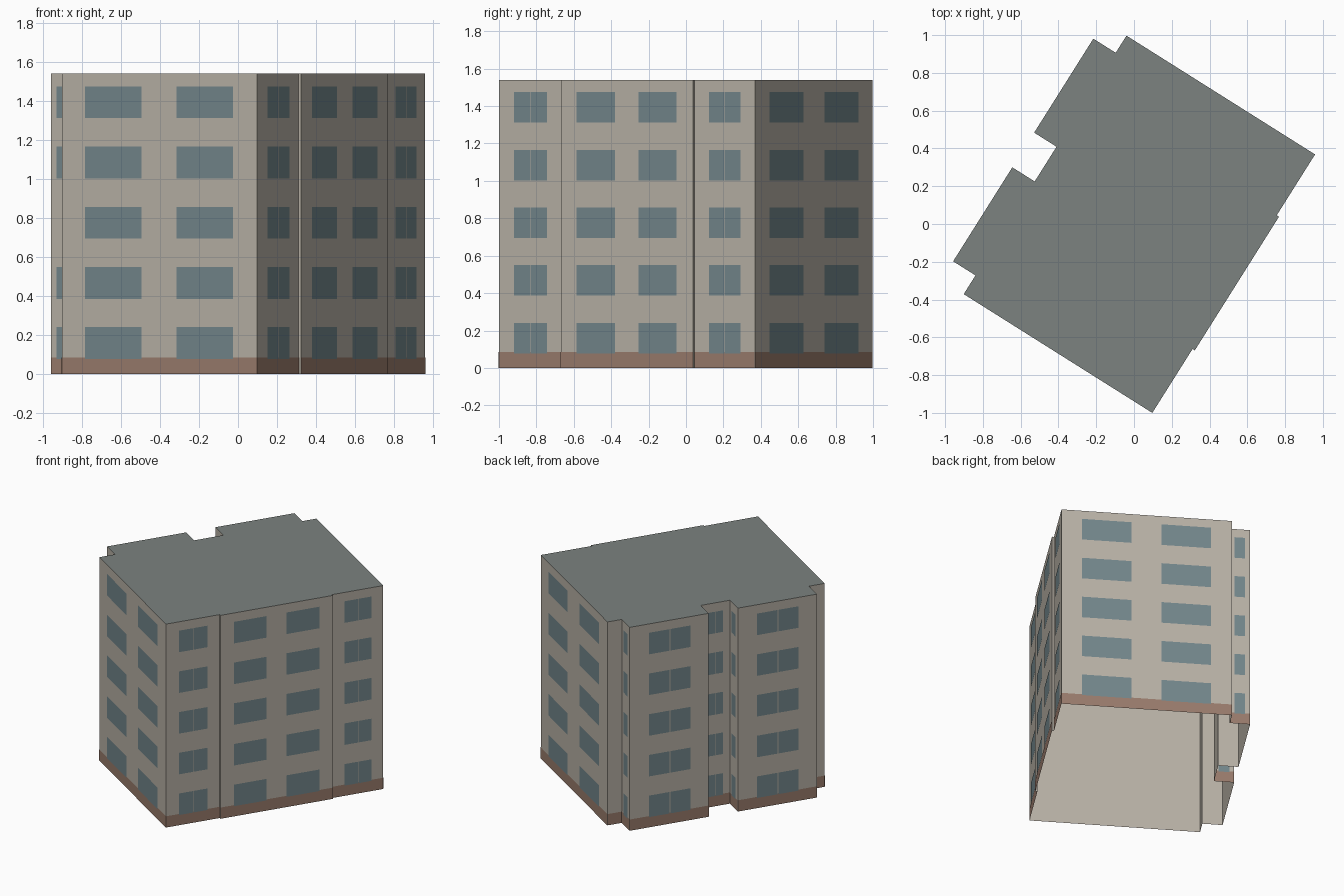
import bpy
from mathutils import Vector, Matrix
from math import radians

if "Cube" in bpy.data.objects:
    bpy.data.objects.remove(bpy.data.objects["Cube"])

HEIGHT, PLINTH = 1.54, 0.085
FLOORS, PITCH, SILL, WIN_H = 5, 0.3083, 0.078, 0.163

# window layouts as fractions of wall length
NONE = ()
WIDE = ((0.12, 0.41), (0.588, 0.878))
PAIR = ((0.24, 0.503), (0.513, 0.765))

# footprint corner (along, across) and the windows of the wall that starts there
PLAN = [
    (0.0, 0.0, PAIR), (0.40, 0.0, NONE), (0.40, -0.014, WIDE), (1.236, -0.014, NONE),
    (1.236, 0.0, PAIR), (1.617, 0.0, WIDE), (1.617, 1.18, NONE), (1.51, 1.18, PAIR),
    (1.51, 1.32, PAIR), (0.922, 1.32, PAIR), (0.922, 1.18, PAIR), (0.705, 1.18, PAIR),
    (0.705, 1.32, PAIR), (0.117, 1.32, PAIR), (0.117, 1.18, NONE), (0.0, 1.18, WIDE),
]


def material(name, rgb):
    m = bpy.data.materials.new(name)
    m.diffuse_color = (*rgb, 1)
    m.use_nodes = True
    m.node_tree.nodes["Principled BSDF"].inputs["Base Color"].default_value = m.diffuse_color
    return m


def build(name, faces, mat):
    """Object from a list of faces, each a list of points."""
    verts, polys = [], []
    for f in faces:
        polys.append(range(len(verts), len(verts) + len(f)))
        verts += f
    me = bpy.data.meshes.new(name)
    me.from_pydata([tuple(v) for v in verts], [], [tuple(p) for p in polys])
    me.materials.append(mat)
    ob = bpy.data.objects.new(name, me)
    bpy.context.collection.objects.link(ob)
    return ob


def panel(a, b, f0, f1, z0, z1, out=0.0):
    """Upright rectangle on wall a-b, pushed outward a little."""
    d = b - a
    n = Vector((d.y, -d.x, 0)).normalized() * out
    p, q = a + d * f0 + n, a + d * f1 + n
    return [p + Vector((0, 0, z0)), q + Vector((0, 0, z0)),
            q + Vector((0, 0, z1)), p + Vector((0, 0, z1))]


rot = Matrix.Rotation(radians(57.8), 3, 'Z')
corners = [rot @ Vector((s, t, 0)) + Vector((0.097, -1.0, 0)) for s, t, _ in PLAN]

walls, plinth, windows = [], [], []
for i, (_, _, layout) in enumerate(PLAN):
    a, b = corners[i], corners[(i + 1) % len(PLAN)]
    walls.append(panel(a, b, 0, 1, 0, HEIGHT))
    if (b - a).length > 0.05:
        plinth.append(panel(a, b, 0, 1, 0, PLINTH, 0.0015))
    for k in range(FLOORS):
        if i == 13 and k == 2:      # one blank bay on the narrow return
            continue
        z = SILL + k * PITCH
        windows += [panel(a, b, f0, f1, z, z + WIN_H, 0.003) for f0, f1 in layout]

# wall shell (open underneath), flat roof, base band and glazing
build("walls", walls, material("render", (0.48, 0.44, 0.38)))
build("roof", [[c + Vector((0, 0, HEIGHT)) for c in corners]],
      material("roofing", (0.20, 0.225, 0.215)))
build("plinth", plinth, material("brown_base", (0.32, 0.20, 0.15)))
build("windows", windows, material("glass", (0.17, 0.24, 0.26)))
